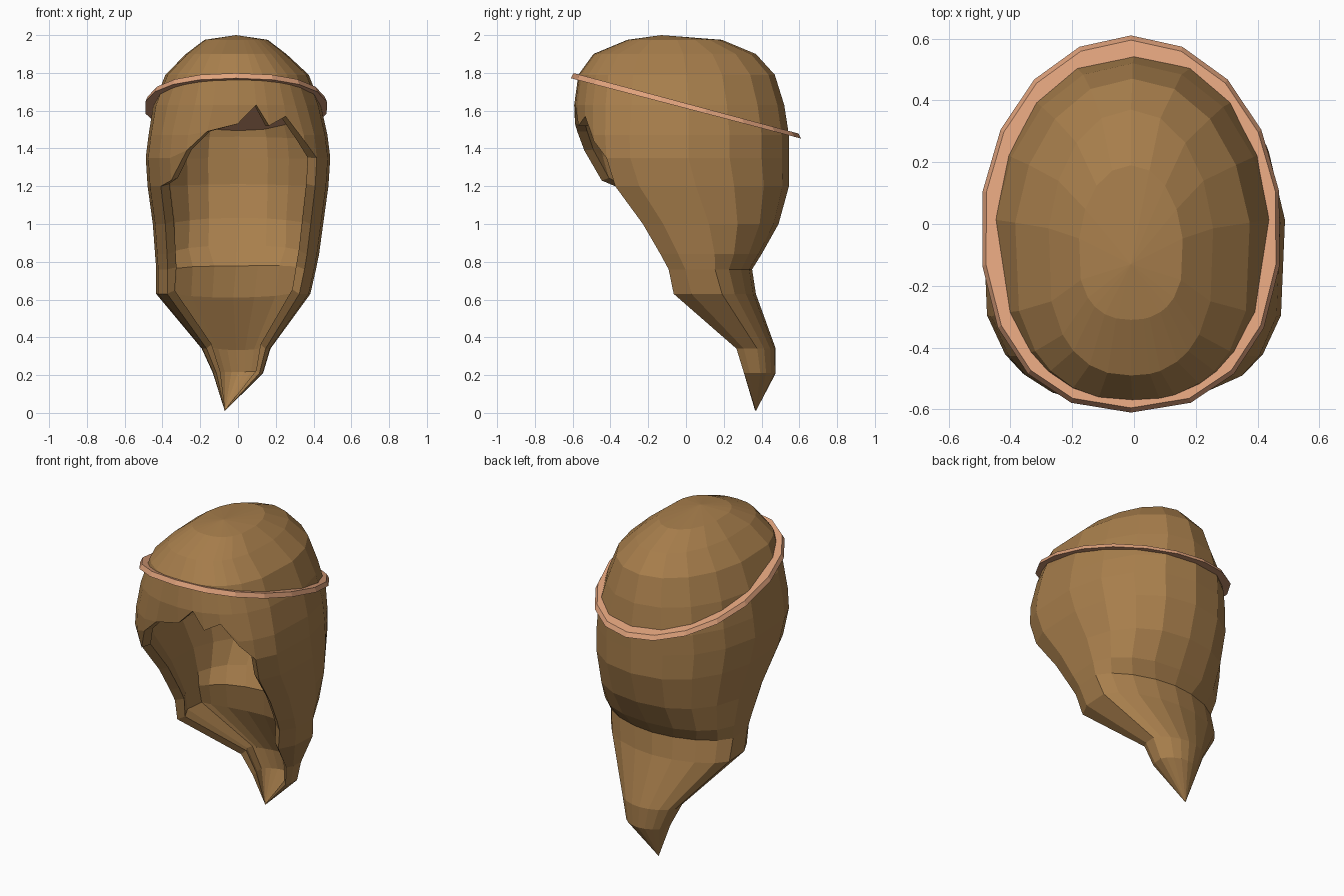
import bpy, bmesh, math

if "Cube" in bpy.data.objects:
    bpy.data.objects.remove(bpy.data.objects["Cube"])


def material(name, rgb):
    m = bpy.data.materials.new(name)
    m.diffuse_color = (*rgb, 1)
    m.use_nodes = True
    m.node_tree.nodes["Principled BSDF"].inputs["Base Color"].default_value = m.diffuse_color
    return m


def add_object(name, bm, mat):
    bmesh.ops.remove_doubles(bm, verts=bm.verts, dist=0.0005)
    bmesh.ops.recalc_face_normals(bm, faces=bm.faces)
    me = bpy.data.meshes.new(name)
    bm.to_mesh(me)
    bm.free()
    me.materials.append(mat)
    ob = bpy.data.objects.new(name, me)
    bpy.context.collection.objects.link(ob)
    return ob


def spow(v, e):
    return math.copysign(abs(v) ** e, v)


hair_mat = material("hair brown", (0.39, 0.21, 0.072))
band_mat = material("band peach", (0.74, 0.36, 0.20))

# Hair cross-sections: z, centre x, half width, back y, widest y, front y
LEVELS = [
    (2.00, -.01, .00, -.13, -.13, -.13),
    (1.975, -.01, .17, .19, -.10, -.31),
    (1.90, -.01, .27, .37, -.10, -.49),
    (1.79, -.005, .385, .47, -.10, -.57),
    (1.63, -.005, .45, .52, -.10, -.592),
    (1.47, 0, .48, .545, -.12, -.585),
    (1.35, 0, .495, .545, -.12, -.575),
    (1.20, 0, .485, .545, -.07, -.53),
    (1.00, 0, .457, .49, .03, -.36),
    (0.84, -.005, .44, .40, .09, -.25),
    (0.76, -.01, .43, .35, .12, -.20),
    (0.63, -.025, .415, .37, .16, -.18),
    (0.34, -.01, .185, .475, .36, .22),
    (0.21, 0, .135, .475, .38, .27),
    (0.01, -.07, .00, .37, .37, .37),
]

# Columns: angle from the back, and where a front column's fringe ends
BACK = [(a, 0.0) for a in (-128, -109, *range(-80, 81, 20), 109, 128)]
FRINGE = [(140, 1.44), (150, 1.57), (163, 1.52), (170, 1.63),
          (180, 1.53), (193, 1.49), (206, 1.39), (220, 1.23)]
COLUMNS = BACK + FRINGE


def hair_point(angle, z):
    """Point on the hair surface at a given angle and height."""
    for a, b in zip(LEVELS, LEVELS[1:]):
        if z >= b[0] - 1e-6:
            t = (a[0] - z) / (a[0] - b[0])
            _, cx, w, yb, yc, yf = [p + (q - p) * t for p, q in zip(a, b)]
            break
    s, c = math.sin(math.radians(angle)), math.cos(math.radians(angle))
    if z > 1.5:
        es, ec = (.97, .97) if c > 0 else (.85, .85)
    elif c > 0:
        # round above the nape, angular in the tail
        es, ec = (.87, .92) if z > .8 else (1.1, 1.1)
    else:
        es, ec = .72, .85
    s, c = spow(s, es), spow(c, ec)
    return (cx + w * s, yc + c * ((yb - yc) if c > 0 else (yc - yf)), z)


# Hair: closed crown, jagged fringe, open face and pointed tail
bm = bmesh.new()
grid = []
for angle, end in COLUMNS:
    heights = [max(lv[0], end) for lv in LEVELS]
    grid.append([bm.verts.new(hair_point(angle, z)) for z in heights])
n = len(COLUMNS)
for i in range(n):
    j = (i + 1) % n
    ends = [e for e in (COLUMNS[i][1], COLUMNS[j][1]) if e > 0]
    for k in range(len(LEVELS) - 1):
        # stop where the fringe has already ended
        if ends and LEVELS[k][0] <= min(ends):
            break
        bm.faces.new((grid[i][k], grid[i][k + 1], grid[j][k + 1], grid[j][k]))
bmesh.ops.dissolve_degenerate(bm, dist=0.0005, edges=bm.edges)
hair = add_object("hair", bm, hair_mat)

# Thickness of the hair: thicker at the back, thinning towards the tail tip
group = hair.vertex_groups.new(name="thickness")
for v in hair.data.vertices:
    back = .6 + .4 * max(0, min(1, v.co.y / .4))
    group.add([v.index], max(.1, back * min(1, v.co.z / .7)), 'REPLACE')
top = max(hair.data.polygons, key=lambda p: p.center.z)
if top.normal.z < 0:
    hair.data.flip_normals()
sol = hair.modifiers.new("thickness", 'SOLIDIFY')
sol.thickness = .09
sol.offset = -1
sol.vertex_group = group.name

# Headband: thin tilted plate around the head, closed inside
bm = bmesh.new()
ring = []
for i in range(18):
    a = math.tau * i / 18
    s, c = math.sin(a), math.cos(a)
    e = 1.0 if c > 0 else .86
    x = .487 * spow(s, e) - .01
    y = .61 * spow(c, e)
    ring.append(bm.verts.new((x, y, 1.612 - .262 * y)))
face = bm.faces.new(ring)
ext = bmesh.ops.extrude_face_region(bm, geom=[face])
for v in [g for g in ext["geom"] if isinstance(g, bmesh.types.BMVert)]:
    v.co.x *= .975
    v.co.y *= .975
    v.co.z += .027
add_object("headband", bm, band_mat)
